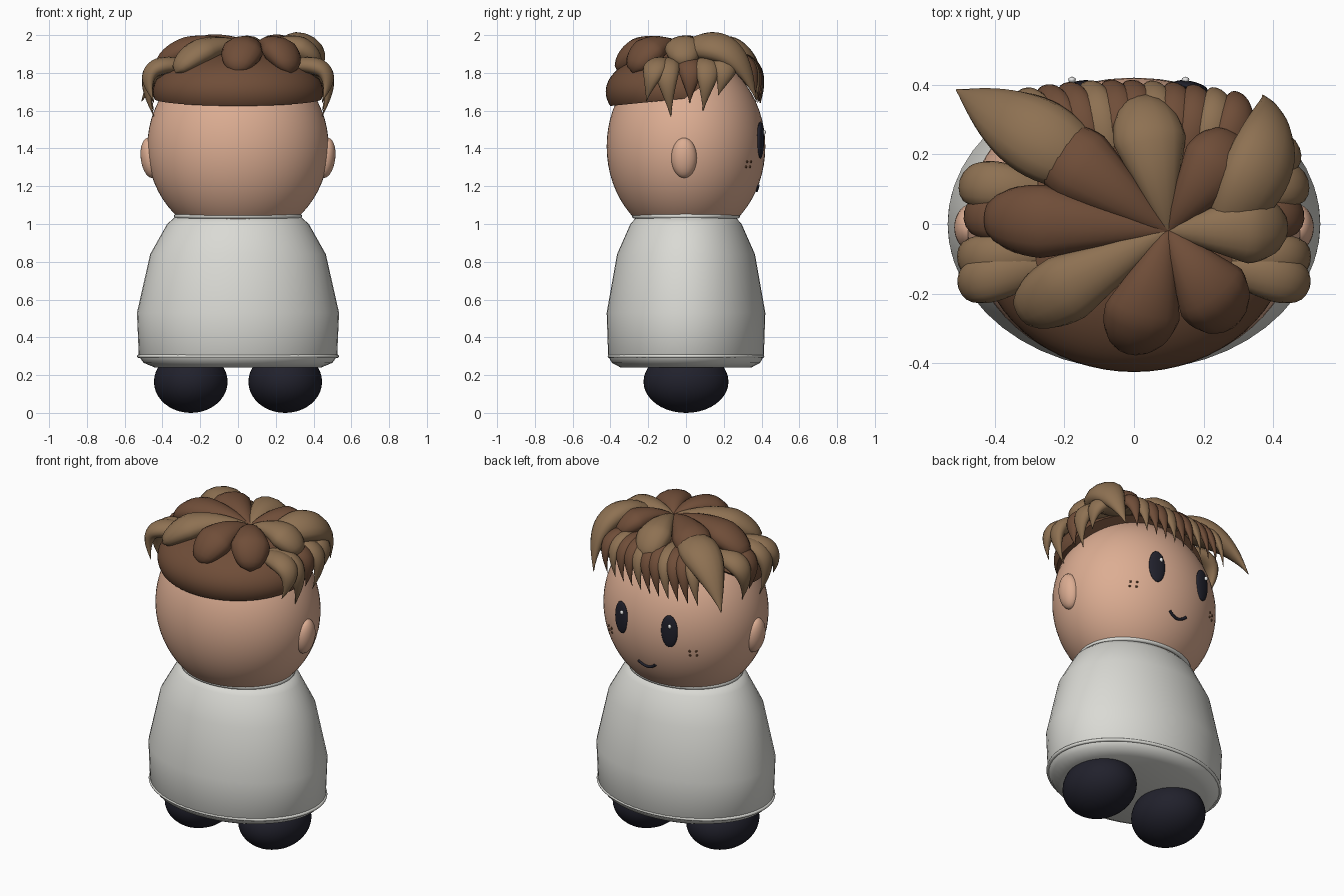
import bpy, bmesh, math
from mathutils import Vector, Matrix

old = bpy.data.objects.get("Cube")
if old:
    bpy.data.objects.remove(old, do_unlink=True)


def material(name, r, g, b):
    m = bpy.data.materials.new(name)
    m.use_nodes = True
    m.diffuse_color = (r, g, b, 1)
    node = m.node_tree.nodes["Principled BSDF"]
    node.inputs["Base Color"].default_value = (r, g, b, 1)
    node.inputs["Roughness"].default_value = 0.7
    return m


SKIN = material("skin", .72, .42, .29)
DARK = material("dark brown hair", .16, .075, .04)
LIGHT = material("light brown hair", .27, .165, .085)
CLOTH = material("off white cloth", .70, .70, .66)
NAVY = material("dark navy", .015, .015, .025)
WHITE = material("white", .9, .9, .9)
FRECKLE = material("freckle brown", .16, .07, .03)

HEAD_C, HEAD_R = Vector((0, 0, 1.41)), Vector((.48, .42, .5))


def finish(bm, name, mat, angle=40):
    bmesh.ops.recalc_face_normals(bm, faces=bm.faces)
    me = bpy.data.meshes.new(name)
    bm.to_mesh(me)
    bm.free()
    me.materials.append(mat)
    ob = bpy.data.objects.new(name, me)
    bpy.context.scene.collection.objects.link(ob)
    bpy.ops.object.select_all(action='DESELECT')
    ob.select_set(True)
    bpy.context.view_layer.objects.active = ob
    bpy.ops.object.shade_smooth_by_angle(angle=math.radians(angle))
    return ob


def ball_mesh(loc, radii, seg=40, rot=Matrix()):
    bm = bmesh.new()
    bmesh.ops.create_uvsphere(bm, u_segments=seg, v_segments=seg // 2, radius=1)
    bm.transform(Matrix.Translation(loc) @ rot @ Matrix.Diagonal((*radii, 1)))
    return bm


def ball(name, mat, loc, radii, seg=40, rot=Matrix()):
    return finish(ball_mesh(loc, radii, seg, rot), name, mat)


def skin_rings(name, mat, rings, angle=60):
    """Join equal-sized rings of points into a closed skin."""
    bm = bmesh.new()
    loops = [[bm.verts.new(p) for p in ring] for ring in rings]
    n = len(loops[0])
    for a, b in zip(loops, loops[1:]):
        for i in range(n):
            j = (i + 1) % n
            bm.faces.new((a[i], a[j], b[j], b[i]))
    bm.faces.new(loops[0])
    bm.faces.new(loops[-1])
    return finish(bm, name, mat, angle)


def ellipse(rx, ry, z, n=48):
    return [(rx * math.cos(2 * math.pi * i / n), ry * math.sin(2 * math.pi * i / n), z)
            for i in range(n)]


def lock(name, mat, p0, p1, p2, width, pointed=False, thick=.65, steps=18, n=14):
    """Tapered lock of hair swept along a bent path and flattened against the head."""
    p0, p1, p2 = Vector(p0), Vector(p1), Vector(p2)
    rings = []
    for k in range(steps + 1):
        t = k / steps
        c = p0 * (1 - t) ** 2 + p1 * 2 * t * (1 - t) + p2 * t * t
        tan = ((p1 - p0) * (1 - t) + (p2 - p1) * t).normalized()
        side = tan.cross(c - HEAD_C).normalized()
        out = side.cross(tan)
        if pointed:
            w = math.sin(math.pi * (.12 + .88 * t) ** .75)
        else:
            w = min((t + .05) / .65, 1) ** .8 * math.sqrt(max(0, 1 - max(0, (t - .6) / .4) ** 2))
        w = width * max(w, .02)
        rings.append([c + side * w * math.cos(a) + out * w * thick * math.sin(a)
                      for a in (2 * math.pi * i / n for i in range(n))])
    return skin_rings(name, mat, rings, 75)


def tube(name, mat, points, radius, cyclic=False):
    cu = bpy.data.curves.new(name, 'CURVE')
    cu.dimensions = '3D'
    cu.bevel_depth, cu.bevel_resolution, cu.use_fill_caps = radius, 3, True
    sp = cu.splines.new('POLY')
    sp.points.add(len(points) - 1)
    for p, co in zip(sp.points, points):
        p.co = (*co, 1)
    sp.use_cyclic_u, sp.use_smooth = cyclic, True
    cu.materials.append(mat)
    ob = bpy.data.objects.new(name, cu)
    bpy.context.scene.collection.objects.link(ob)


def face_y(x, z):
    q = 1 - (x / HEAD_R.x) ** 2 - ((z - HEAD_C.z) / HEAD_R.z) ** 2
    return HEAD_R.y * math.sqrt(q)


# Robe with hem and collar trim
profile = [(.44, .24), (.50, .265), (.525, .30), (.535, .53), (.465, .84), (.375, 1.0), (.33, 1.04)]
skin_rings("robe", CLOTH, [ellipse(r, r * .785, z) for r, z in profile], 50)
tube("hem_trim", CLOTH, ellipse(.525, .405, .30, 64), .01, True)
tube("collar_trim", CLOTH, ellipse(.325, .272, 1.042, 64), .014, True)

# Head, ears and feet
ball("head", SKIN, HEAD_C, HEAD_R, 64)
for s, side in ((1, "left"), (-1, "right")):
    ball(side + "_ear", SKIN, (s * .465, -.01, 1.35), (.05, .068, .107), 28,
         Matrix.Rotation(s * .12, 4, 'Y'))
    ball(side + "_foot", NAVY, (s * .25, 0, .165), (.195, .225, .165))

    # Eyes, glints and freckles
    ex, ez = s * .163, 1.445
    ey = face_y(ex, ez)
    turn = Matrix.Rotation(-s * .22, 4, 'Z')
    ball(side + "_eye", NAVY, (ex, ey, ez), (.05, .016, .098), 28, turn)
    ball(side + "_eye_glint", WHITE, (ex - .015, ey + .02, ez + .04), (.011, .009, .013), 12)
    for i in range(4):
        fx, fz = s * (.265 + .032 * (i % 2)), 1.303 + .027 * (i // 2)
        ball(f"{side}_freckle_{i}", FRECKLE, (fx, face_y(fx, fz), fz), (.007,) * 3, 8)

# Smile
smile = []
for i in range(13):
    u = i / 6 - 1
    x, z = u * .058, 1.178 + .027 * u * u
    smile.append((x, face_y(x, z) + .002, z))
tube("smile", NAVY, smile, .008)

# Hair cap, trimmed along the nape and above the brow
bm = ball_mesh((0, -.03, 1.70), (.45, .395, .22), 64)
for y, z, slope in ((-.4, 1.625, .1), (0, 1.67, .7)):
    bmesh.ops.bisect_plane(bm, geom=bm.verts[:] + bm.edges[:] + bm.faces[:],
                           plane_co=(0, y, z), plane_no=(0, -slope, 1), clear_inner=True)
    bmesh.ops.edgeloop_fill(bm, edges=[e for e in bm.edges if e.is_boundary])
finish(bm, "hair_cap", DARK)

# Round locks fanning from the crown: end x, end y, end z, width, colour
crown = Vector((.1, -.02, 1.93))
fan = [(.43, -.01, 1.84, .10, LIGHT), (.29, .25, 1.86, .10, DARK), (.02, .36, 1.82, .105, LIGHT),
       (-.27, .25, 1.84, .11, DARK), (-.43, .02, 1.83, .105, DARK), (-.33, -.26, 1.80, .10, LIGHT),
       (-.01, -.36, 1.80, .11, DARK), (.28, -.28, 1.80, .11, DARK)]
for i, (x, y, z, w, mat) in enumerate(fan):
    mid = crown.lerp(Vector((x, y, z)), .65)
    mid.z = 2.0
    lock(f"crown_lock_{i}", mat, crown, mid, (x, y, z), w)

# Large swept locks at the front corners
lock("left_front_lock", LIGHT, (.27, .0, 1.92), (.44, .27, 2.02), (.37, .37, 1.66), .105, True)
lock("right_front_lock", LIGHT, (-.13, .16, 1.90), (-.36, .30, 1.95), (-.51, .385, 1.65), .115, True)

# Fringe of pointed locks over the brow
for i in range(11):
    x = .33 - .062 * i
    lock(f"fringe_lock_{i}", (DARK, LIGHT)[i % 3 == 1], (x * .75, .14, 1.86),
         (x, .44 - .4 * x * x, 1.93), (x - .05, .395 - .3 * x * x, 1.64 + .1 * max(x, 0)), .055, True)

# Pointed locks over the temples: root y, tip y, tip z, reach, colour
for s, side in ((1, "left"), (-1, "right")):
    rows = [(-.13, -.21, 1.65, .55, LIGHT), (-.09, -.08, 1.57, .56, LIGHT),
            (.02, .02, 1.64, .52, DARK), (.10, .09, 1.60, .55, LIGHT), (.18, .17, 1.68, .50, LIGHT)]
    for i, (y0, y1, z, reach, mat) in enumerate(rows[:5 if s > 0 else 4]):
        lock(f"{side}_temple_lock_{i}", mat, (s * .28, y0, 1.84), (s * reach, y0 * 1.3, 1.87),
             (s * .445, y1, z), .07, True)
